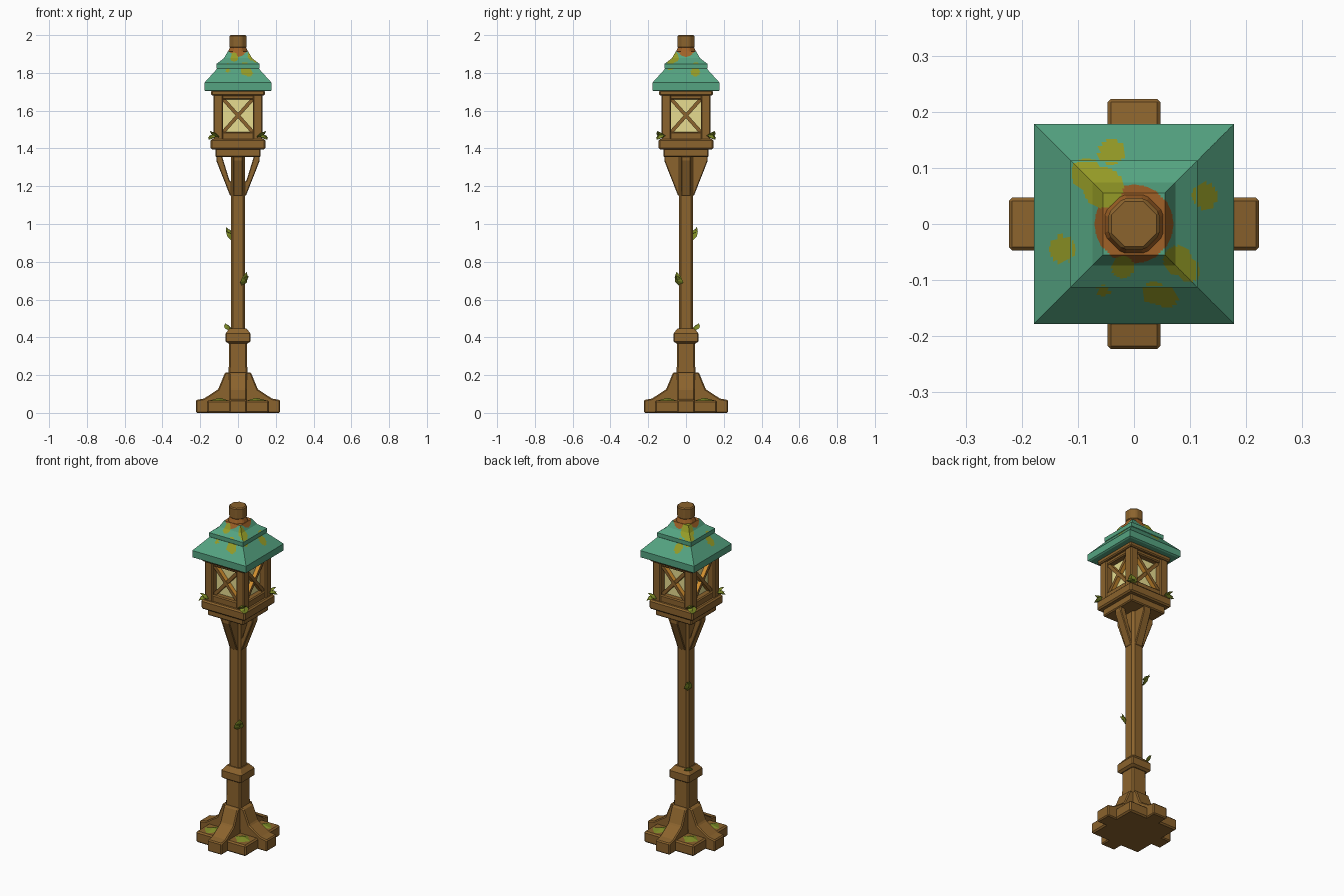
import bpy, bmesh, math
from mathutils import Vector, Matrix

if "Cube" in bpy.data.objects:
    bpy.data.objects.remove(bpy.data.objects["Cube"])


def mat(name, r, g, b):
    m = bpy.data.materials.new(name)
    m.diffuse_color = (r, g, b, 1)
    m.use_nodes = True
    m.node_tree.nodes["Principled BSDF"].inputs["Base Color"].default_value = m.diffuse_color
    return m


WOOD = mat("brown wood", 0.26, 0.125, 0.026)
TEAL = mat("teal roof", 0.09, 0.37, 0.22)
MOSS = mat("yellow moss", 0.30, 0.33, 0.02)
LEAF = mat("olive leaf", 0.21, 0.26, 0.02)
RUST = mat("rust brown", 0.35, 0.12, 0.02)
GLASS = mat("pale glass", 0.80, 0.72, 0.28)
GLOW = mat("orange glow", 0.65, 0.28, 0.03)


def finish(bm, name, mats, bevel=0.0, matrix=None):
    if matrix is not None:
        bm.transform(matrix)
    bmesh.ops.recalc_face_normals(bm, faces=bm.faces)
    me = bpy.data.meshes.new(name)
    bm.to_mesh(me)
    bm.free()
    ob = bpy.data.objects.new(name, me)
    bpy.context.collection.objects.link(ob)
    for m in mats:
        me.materials.append(m)
    if bevel:
        b = ob.modifiers.new("soft edges", "BEVEL")
        b.width, b.segments, b.limit_method = bevel, 1, "ANGLE"
    return ob


def turn(k):
    return Matrix.Rotation(k * math.pi / 2, 4, "Z")


def box_mesh(size, centre):
    bm = bmesh.new()
    bmesh.ops.create_cube(bm, size=1)
    bm.transform(Matrix.Translation(centre) @ Matrix.Diagonal((*size, 1)))
    return bm


def box(name, size, centre, m=WOOD, bevel=0.006, matrix=None):
    return finish(box_mesh(size, centre), name, [m], bevel, matrix)


def square(h, c=0.0):
    """Square outline, with cut corners when c is set."""
    if c:
        quarter = [(h, -h + c), (h, h - c)]
    else:
        quarter = [(h, h)]
    return [Matrix.Rotation(k * math.pi / 2, 2) @ Vector(p)
            for k in range(4) for p in quarter]


def stack(levels, c=0.0):
    """Join square sections, given as (half width, height)."""
    bm = bmesh.new()
    rings = [[bm.verts.new((p.x, p.y, z)) for p in square(h, c)] for h, z in levels]
    n = len(rings[0])
    for a, b in zip(rings, rings[1:]):
        for i in range(n):
            j = (i + 1) % n
            bm.faces.new((a[i], a[j], b[j], b[i]))
    bm.faces.new(rings[0][::-1])
    bm.faces.new(rings[-1])
    return bm


def slab(name, profile, width, matrix, bevel=0.005):
    """Extrude an xz profile to a width along y."""
    bm = bmesh.new()
    f = bm.faces.new([bm.verts.new((x, -width / 2, z)) for x, z in profile])
    ext = bmesh.ops.extrude_face_region(bm, geom=[f])
    bmesh.ops.translate(bm, vec=(0, width, 0),
                        verts=[v for v in ext["geom"] if isinstance(v, bmesh.types.BMVert)])
    finish(bm, name, [WOOD], bevel, matrix)


# Foot plate, four buttress feet and moss in the corners
box("foot_plate", (0.33, 0.33, 0.066), (0, 0, 0.033), bevel=0.008)
FOOT = [(0, 0), (0.223, 0), (0.223, 0.068), (0.18, 0.076),
        (0.105, 0.125), (0.068, 0.215), (0, 0.215)]
for k in range(4):
    slab("foot", FOOT, 0.094, turn(k), 0.006)
    bm = bmesh.new()
    r = [0.05, 0.04, 0.052, 0.036, 0.048, 0.042, 0.05, 0.034]
    low = [bm.verts.new((0.1 + a * math.cos(i * math.pi / 4),
                         0.1 + a * math.sin(i * math.pi / 4), 0.066)) for i, a in enumerate(r)]
    top = bm.verts.new((0.095, 0.095, 0.08))
    for i in range(8):
        bm.faces.new((low[i], low[(i + 1) % 8], top))
    bm.faces.new(low[::-1])
    finish(bm, "foot_moss", [LEAF], matrix=turn(k))

# Post with its collar
finish(stack([(0.052, 0.05), (0.047, 0.37)], 0.008), "lower_post", [WOOD])
finish(stack([(0.052, 0.368), (0.066, 0.378), (0.066, 0.42), (0.044, 0.448)], 0.006),
       "collar", [WOOD])
finish(stack([(0.038, 0.43), (0.038, 1.38)], 0.012), "upper_post", [WOOD])

# Brackets: open struts left and right, solid webs front and back
STRUT = [(0.02, 1.15), (0.042, 1.15), (0.115, 1.335), (0.115, 1.37),
         (0.088, 1.37), (0.045, 1.23), (0.02, 1.21)]
WEB = [(0, 1.15), (0.042, 1.15), (0.115, 1.335), (0.115, 1.37), (0, 1.37)]
for k in range(4):
    slab("bracket", WEB if k % 2 else STRUT, 0.05, turn(k), 0.004)
box("bracket_plate", (0.24, 0.24, 0.045), (0, 0, 1.377))

# Lantern cage
box("lantern_base", (0.29, 0.29, 0.055), (0, 0, 1.4225), bevel=0.008)
box("lantern_glass", (0.18, 0.18, 0.25), (0, 0, 1.565), GLASS, 0)
box("lantern_top_frame", (0.284, 0.284, 0.028), (0, 0, 1.693))
for k in range(4):
    box("corner_post", (0.052, 0.052, 0.25), (0.105, 0.105, 1.565), matrix=turn(k))
    box("lower_rail", (0.19, 0.04, 0.045), (0, -0.105, 1.465), matrix=turn(k))
    box("upper_rail", (0.19, 0.04, 0.025), (0, -0.105, 1.672), matrix=turn(k))
    for s in (-1, 1):
        bm = box_mesh((0.24, 0.026, 0.019), (0, 0, 0))
        bm.normal_update()
        for f in bm.faces:      # bar sides catch the lamp glow
            f.material_index = 0 if abs(f.normal.y) > 0.5 else 1
        place = Matrix.Translation((0, -0.102 - 0.002 * s, 1.574))
        finish(bm, "cross_bar", [WOOD, GLOW],
               matrix=turn(k) @ place @ Matrix.Rotation(s * 0.84, 4, "Y"))

# Two-tier roof with moss patches (x, y, radius)
PATCHES = [(-0.055, 0.065, 0.036), (-0.085, 0.09, 0.028), (-0.04, 0.128, 0.023),
           (0.126, 0.05, 0.023), (-0.128, -0.045, 0.024), (-0.02, -0.077, 0.02),
           (0.078, -0.065, 0.026), (0.098, -0.083, 0.02), (0.035, -0.122, 0.02),
           (0.058, -0.13, 0.02), (-0.055, -0.119, 0.011)]


def roof(name, levels, eave):
    bm = stack(levels)
    bmesh.ops.subdivide_edges(bm, edges=bm.edges[:], cuts=29, use_grid_fill=True)
    bm.normal_update()
    for f in bm.faces:
        p = f.calc_center_median()
        if p.z > eave:
            if any(math.hypot(p.x - x, p.y - y) < r for x, y, r in PATCHES):
                f.material_index = 1
            elif math.hypot(p.x, p.y) < 0.07:
                f.material_index = 2
    finish(bm, name, [TEAL, MOSS, RUST])


roof("lower_roof", [(0.17, 1.703), (0.178, 1.708), (0.178, 1.748), (0.105, 1.828)], 1.75)
roof("upper_roof", [(0.108, 1.82), (0.113, 1.824), (0.113, 1.848),
                    (0.074, 1.878), (0.055, 1.912)], 1.85)

# Finial
for name, r1, r2, z1, z2, m in (("finial_neck", 0.062, 0.046, 1.898, 1.938, RUST),
                                ("finial", 0.05, 0.05, 1.932, 2.0, WOOD)):
    bm = bmesh.new()
    bmesh.ops.create_cone(bm, cap_ends=True, segments=8, radius1=r1, radius2=r2, depth=z2 - z1)
    finish(bm, name, [m], 0.006, Matrix.Translation((0, 0, (z1 + z2) / 2))
           @ Matrix.Rotation(math.pi / 8, 4, "Z"))


# Leaves: pointed blades with a ridge, growing along a direction
def leaf(pos, direction, length, width):
    bm = bmesh.new()
    outline = [(0, 0), (0.5, 0.3), (0.4, 0.65), (0, 1), (-0.4, 0.65), (-0.5, 0.3)]
    rim = [bm.verts.new((x * width, 0, z * length)) for x, z in outline]
    for side in (-1, 1):
        tip = bm.verts.new((0, side * 0.011, 0.45 * length))
        for i in range(6):
            bm.faces.new((rim[i], rim[(i + 1) % 6], tip))
    d = Vector(direction).normalized()
    across = Vector((-d.y, d.x, 0)).normalized()
    out = d.cross(across)
    rot = Matrix((across, out, d)).transposed().to_4x4()
    finish(bm, "leaf", [LEAF], matrix=Matrix.Translation(pos) @ rot)


leaf((0.022, -0.03, 0.668), (0.3, -0.25, 1), 0.085, 0.055)
leaf((0.026, -0.032, 0.70), (0.8, -0.6, 0.7), 0.045, 0.04)
leaf((-0.032, 0.032, 0.91), (-0.4, 0.35, 1), 0.085, 0.045)
leaf((-0.032, 0.032, 0.95), (-0.9, 0.8, 0.6), 0.048, 0.035)
leaf((-0.045, 0.045, 0.435), (-0.4, 0.4, 0.7), 0.05, 0.05)
for sx in (-1, 1):
    for sy in (-1, 1):
        leaf((sx * 0.1, sy * 0.12, 1.455), (sx * 0.8, sy * 0.5, 0.6), 0.07, 0.05)
        leaf((sx * 0.12, sy * 0.105, 1.47), (sx * 0.4, sy * 0.9, -0.2), 0.06, 0.045)
        leaf((sx * 0.125, sy * 0.125, 1.475), (sx, sy, -1.0), 0.05, 0.05)
